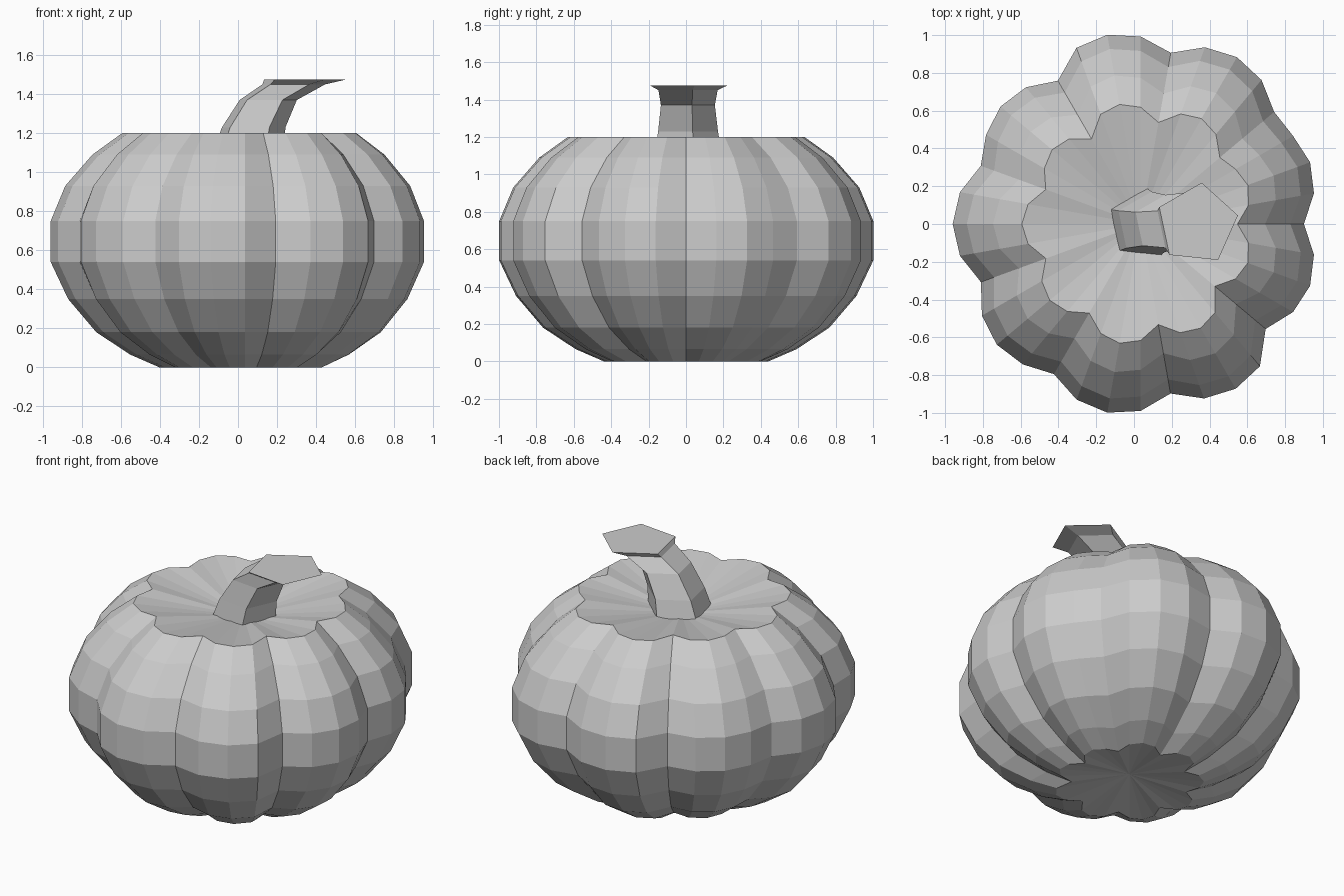
import bpy, bmesh, math

if "Cube" in bpy.data.objects:
    bpy.data.objects.remove(bpy.data.objects["Cube"])

CENTER_X = 0.035

skin = bpy.data.materials.new("plain_grey")
skin.diffuse_color = (0.6, 0.6, 0.6, 1)
skin.use_nodes = True
skin.node_tree.nodes["Principled BSDF"].inputs["Base Color"].default_value = skin.diffuse_color


def loft(name, rings, bottom, top):
    """Skin a stack of rings; each end is a fan to a centre point, or one flat face."""
    bm = bmesh.new()
    loops = [[bm.verts.new(p) for p in ring] for ring in rings]
    n = len(loops[0])
    for a, b in zip(loops, loops[1:]):
        for i in range(n):
            j = (i + 1) % n
            bm.faces.new((a[i], a[j], b[j], b[i]))
    for loop, tip in ((loops[0], bottom), (loops[-1], top)):
        if tip is None:
            bm.faces.new(loop)
        else:
            c = bm.verts.new(tip)
            for i in range(n):
                bm.faces.new((loop[i], loop[(i + 1) % n], c))
    bmesh.ops.recalc_face_normals(bm, faces=bm.faces)
    mesh = bpy.data.meshes.new(name)
    bm.to_mesh(mesh)
    bm.free()
    mesh.materials.append(skin)
    obj = bpy.data.objects.new(name, mesh)
    bpy.context.collection.objects.link(obj)
    return obj


# ribbed body: nine lobes of four segments, each lobe with its own size
lobe_size = [0.955, 1.02, 1.017, 0.968, 0.995, 0.994, 1.014, 1.007, 0.955]
groove = [0.095, 0.024, 0.0, 0.024]
profile = [(0.44, 0), (0.59, 0.065), (0.765, 0.18), (0.91, 0.35), (1, 0.54),
           (1, 0.75), (0.925, 0.93), (0.785, 1.09), (0.632, 1.2)]


def body_ring(radius, z):
    ring = []
    for i in range(36):
        r = lobe_size[i // 4] * (radius - groove[i % 4])
        a = math.radians(10 * i)
        ring.append((CENTER_X + r * math.cos(a), r * math.sin(a), z))
    return ring


# both ends are dished in towards the middle
loft("pumpkin_body", [body_ring(r, z) for r, z in profile],
     (CENTER_X, 0, 0.05), (CENTER_X, 0, 1.1))

# five-sided stem leaning to the side, flared at its flat tip: centre x, radius, z
stem = [(0.035, 0.2, 1.06), (0.075, 0.172, 1.23), (0.15, 0.155, 1.37),
        (0.28, 0.17, 1.45), (0.335, 0.22, 1.474)]


def stem_ring(x, r, z):
    angles = [math.radians(12 + 72 * i) for i in range(5)]
    return [(x + r * math.cos(a), r * math.sin(a), z) for a in angles]


loft("stem", [stem_ring(*s) for s in stem], None, None)
